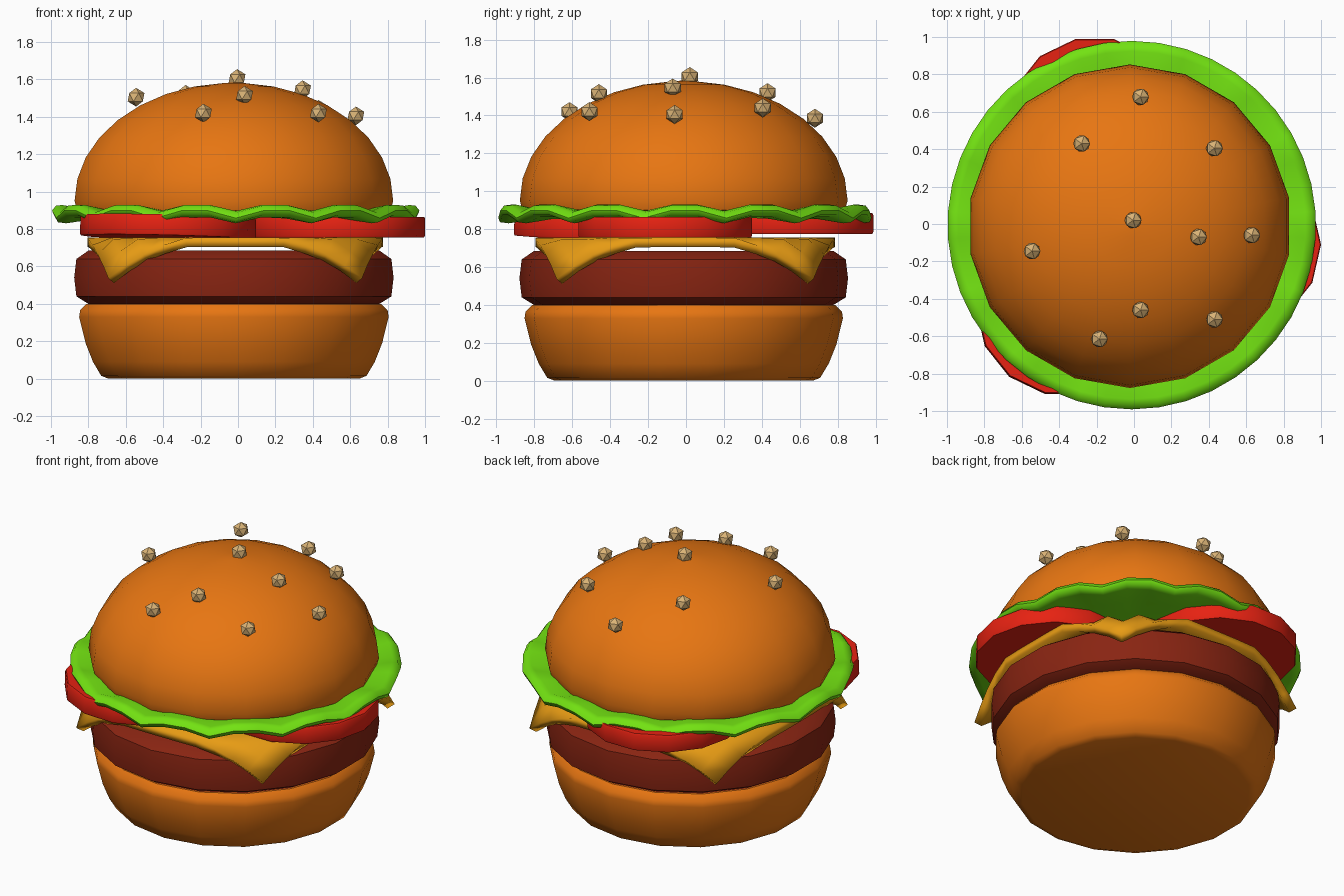
import bpy, bmesh, math
from mathutils import Matrix, Vector

if "Cube" in bpy.data.objects:
    bpy.data.objects.remove(bpy.data.objects["Cube"])


def material(name, rgb):
    m = bpy.data.materials.new(name)
    m.diffuse_color = (*rgb, 1)
    m.use_nodes = True
    m.node_tree.nodes["Principled BSDF"].inputs["Base Color"].default_value = m.diffuse_color
    return m


BUN = material("toasted orange", (0.80, 0.18, 0.006))
MEAT = material("dark brown red", (0.25, 0.018, 0.006))
CHEESE = material("cheese yellow", (0.80, 0.33, 0.007))
TOMATO = material("tomato red", (0.80, 0.016, 0.006))
LETTUCE = material("leaf green", (0.17, 0.76, 0.006))
SEED = material("pale tan", (0.70, 0.45, 0.18))


def finish(bm, name, mat, loc=(0, 0, 0), angle=40):
    bmesh.ops.recalc_face_normals(bm, faces=bm.faces)
    me = bpy.data.meshes.new(name)
    bm.to_mesh(me)
    bm.free()
    me.materials.append(mat)
    if angle:
        me.shade_smooth()
        me.set_sharp_from_angle(angle=math.radians(angle))
    ob = bpy.data.objects.new(name, me)
    ob.location = loc
    bpy.context.collection.objects.link(ob)
    return ob


def lathe(name, profile, sides, mat, loc=(0, 0, 0), wave=None, angle=40, start=math.pi / 2):
    """Closed solid of revolution; the end rings are capped."""
    bm = bmesh.new()
    rings = []
    for r, z in profile:
        ring = []
        for i in range(sides):
            a = start + math.tau * i / sides
            dz = wave(r, a) if wave else 0
            ring.append(bm.verts.new((r * math.cos(a), r * math.sin(a), z + dz)))
        rings.append(ring)
    for lo, hi in zip(rings, rings[1:]):
        for i in range(sides):
            j = (i + 1) % sides
            bm.faces.new((lo[i], lo[j], hi[j], hi[i]))
    bm.faces.new(rings[0][::-1])
    bm.faces.new(rings[-1])
    return finish(bm, name, mat, loc, angle)


# Buns and patty
CENTRE = (-0.022, -0.012, 0)
lathe("bottom_bun", [(0.68, 0), (0.72, 0.015), (0.765, 0.09), (0.805, 0.19), (0.84, 0.33),
                     (0.835, 0.365), (0.80, 0.40)], 18, BUN, CENTRE)
lathe("patty", [(0.79, 0.40), (0.855, 0.44), (0.867, 0.54), (0.855, 0.64), (0.79, 0.685)],
      18, MEAT, CENTRE)
dome = [(0.80, 0.885), (0.85, 0.90)]
for k in range(9):
    t = math.radians(k * 10.8)
    dome.append((0.865 * math.cos(t), 0.95 + 0.632 * math.sin(t)))
dome.append((0.02, 1.583))
lathe("top_bun", dome, 18, BUN, CENTRE)

# Cheese slice: a square sheet whose corners fold down over the patty
bm = bmesh.new()
bmesh.ops.create_grid(bm, x_segments=12, y_segments=12, size=0.79)
for v in bm.verts:
    r = v.co.to_2d().length
    v.co.z = 0.755
    d = max(0, r - 0.83)
    if d:
        s = (0.83 + 0.45 * d) / r
        v.co = Vector((v.co.x * s, v.co.y * s, 0.755 - 0.76 * d))
cheese = finish(bm, "cheese_slice", CHEESE, (-0.015, -0.005, 0))
solid = cheese.modifiers.new("thickness", "SOLIDIFY")
solid.thickness = 0.05
solid.offset = -1

# Three tomato slices
for i, (x, y, z, tilt) in enumerate([(0.53, -0.11, 0.755, 0), (-0.21, 0.53, 0.775, 0),
                                     (-0.375, -0.45, 0.755, 2.2)]):
    ob = lathe(f"tomato_slice_{i + 1}", [(0.465, 0), (0.47, 0.01), (0.47, 0.10), (0.465, 0.11)],
               14, TOMATO, (x, y, z), start=0)
    ob.rotation_mode = "QUATERNION"
    ob.rotation_quaternion = Matrix.Rotation(math.radians(tilt), 3, Vector((y, -x, 0))).to_quaternion()


# Wavy lettuce leaf
def ripple(r, a):
    return 0.026 * math.cos(14 * a) * max(0, (r - 0.70) / 0.28)


lathe("lettuce", [(0.55, 0.862), (0.78, 0.860), (0.93, 0.852), (0.975, 0.862), (0.985, 0.885),
                  (0.965, 0.912), (0.93, 0.918), (0.82, 0.902), (0.55, 0.90)],
      42, LETTUCE, (-0.012, -0.006, 0), ripple, angle=60)

# Sesame seeds
SEEDS = [(0.035, 0.68, 1.385), (-0.28, 0.43, 1.52), (0.43, 0.405, 1.44), (-0.005, 0.02, 1.605),
         (-0.545, -0.145, 1.505), (0.345, -0.07, 1.545), (0.63, -0.06, 1.405),
         (0.035, -0.46, 1.515), (-0.185, -0.615, 1.42), (0.43, -0.51, 1.42)]
for i, p in enumerate(SEEDS):
    bm = bmesh.new()
    bmesh.ops.create_icosphere(bm, subdivisions=1, radius=0.05)
    finish(bm, f"sesame_seed_{i + 1}", SEED, p, angle=0)
